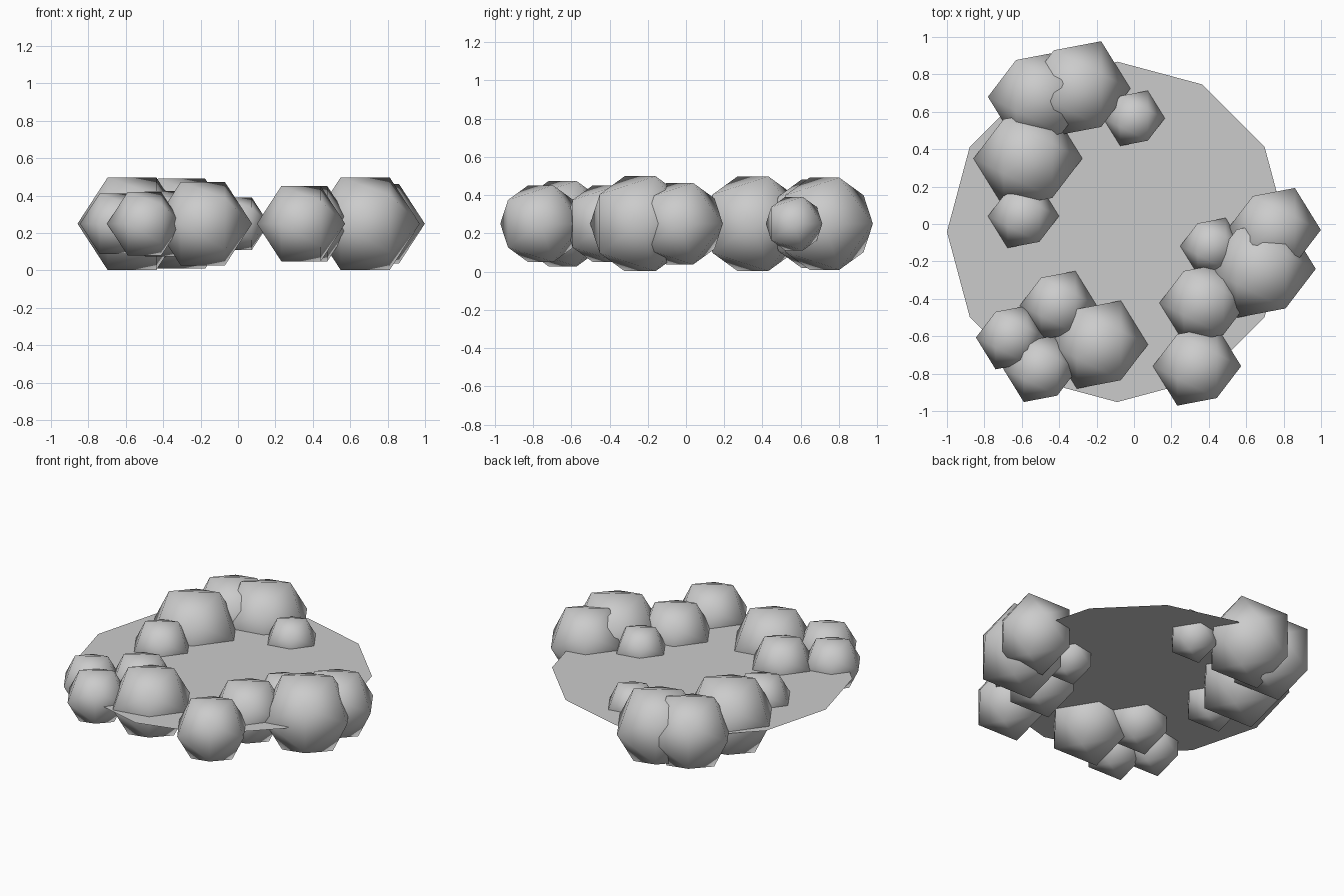
import bpy, bmesh
from mathutils import Matrix

if "Cube" in bpy.data.objects:
    bpy.data.objects.remove(bpy.data.objects["Cube"])

LEVEL = 0.25  # shared height of the disc and all boulder centres

# 12-sided flat disc
bpy.ops.mesh.primitive_circle_add(vertices=12, radius=0.91, fill_type='NGON',
                                  location=(-0.09, -0.042, LEVEL))
bpy.context.object.name = "disc"

# Icosahedra lie with a pole along x and a ring corner along +y
TURN = Matrix(((0, 0, 1, 0), (1, 0, 0, 0), (0, 1, 0, 0), (0, 0, 0, 1)))


def boulder(name, x, y, r):
    mesh = bpy.data.meshes.new(name)
    bm = bmesh.new()
    bmesh.ops.create_icosphere(bm, subdivisions=1, radius=r, matrix=TURN)
    for f in bm.faces:
        f.smooth = True
    bm.to_mesh(mesh)
    bm.free()
    ob = bpy.data.objects.new(name, mesh)
    ob.location = (x, y, LEVEL)
    bpy.context.collection.objects.link(ob)


# Three clusters around the rim: x, y, radius
CLUSTERS = {
    "back_left_boulder": [(0.0, 0.565, 0.165), (-0.302, 0.724, 0.283),
                          (-0.509, 0.68, 0.272), (-0.567, 0.35, 0.291),
                          (-0.591, 0.042, 0.19)],
    "front_left_boulder": [(-0.405, -0.435, 0.205), (-0.655, -0.607, 0.19),
                           (-0.5, -0.773, 0.2), (-0.188, -0.645, 0.263)],
    "right_boulder": [(0.372, -0.422, 0.236), (0.337, -0.76, 0.236),
                      (0.68, -0.24, 0.292), (0.415, -0.118, 0.168),
                      (0.748, -0.032, 0.251)],
}
for name, stones in CLUSTERS.items():
    for i, (x, y, r) in enumerate(stones, 1):
        boulder(f"{name}_{i}", x, y, r)
